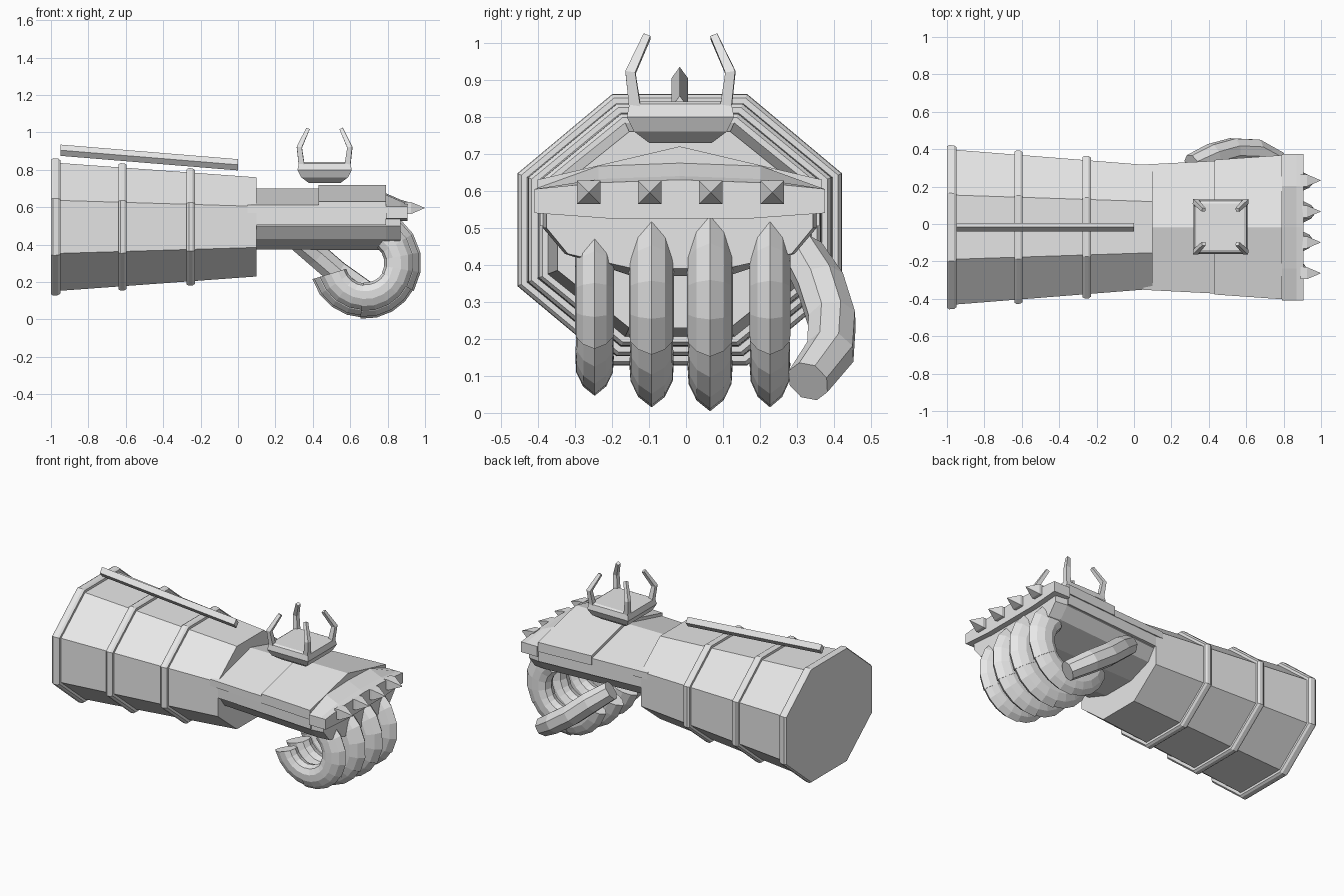
import bpy, bmesh, math
from mathutils import Vector

if "Cube" in bpy.data.objects:
    bpy.data.objects.remove(bpy.data.objects["Cube"])

steel = bpy.data.materials.new("steel_grey")
steel.diffuse_color = (0.8, 0.8, 0.8, 1)
steel.use_nodes = True
steel.node_tree.nodes["Principled BSDF"].inputs["Base Color"].default_value = steel.diffuse_color
CY, CZ = -0.017, 0.495   # axis of the arm


def loft(name, loops):
    """Skin a list of equal-length point loops and cap both ends."""
    bm = bmesh.new()
    rows = [[bm.verts.new(p) for p in loop] for loop in loops]
    n = len(rows[0])
    for a, b in zip(rows, rows[1:]):
        for i in range(n):
            j = (i + 1) % n
            bm.faces.new((a[i], a[j], b[j], b[i]))
    bm.faces.new(rows[0])
    bm.faces.new(rows[-1])
    bmesh.ops.recalc_face_normals(bm, faces=bm.faces)
    me = bpy.data.meshes.new(name)
    bm.to_mesh(me)
    bm.free()
    me.materials.append(steel)
    ob = bpy.data.objects.new(name, me)
    bpy.context.collection.objects.link(ob)
    return ob


def tube(name, path, radii, sides):
    """Faceted tube along a path with varying radius."""
    pts = [Vector(p) for p in path]
    loops = []
    for i, p in enumerate(pts):
        d = (pts[min(i + 1, len(pts) - 1)] - pts[max(i - 1, 0)]).normalized()
        u = d.cross(Vector((0.05, 1, 0.02))).normalized()
        v = d.cross(u)
        loops.append([p + radii[i] * (math.cos(t) * u + math.sin(t) * v)
                      for t in (2 * math.pi * (k + 0.5) / sides for k in range(sides))])
    return loft(name, loops)


def octagon(x, grow=0.0):
    """Sleeve section at x; it tapers towards the wrist."""
    t = (x + 1) / 1.1
    hy, hz = 0.417 - 0.087 * t + grow, 0.345 - 0.08 * t + grow
    c = math.cos(math.pi / 8)
    return [(x, CY + hy / c * math.cos(a), CZ + hz / c * math.sin(a))
            for a in (math.pi / 8 + k * math.pi / 4 for k in range(8))]


# forearm sleeve and its raised bands
loft("forearm_sleeve", [octagon(-0.99), octagon(0.1)])
for k, (a, b) in enumerate(((-1.0, -0.95), (-0.64, -0.595), (-0.275, -0.23))):
    g = 0.023
    loft(f"sleeve_band_{k}", [octagon(a, g - 0.008), octagon(a + 0.012, g),
                              octagon(b - 0.012, g), octagon(b, g - 0.008)])

# diamond-section rail above the sleeve
loft("top_rail", [[(x, CY, z + 0.03), (x, CY + 0.022, z), (x, CY, z - 0.03), (x, CY - 0.022, z)]
                  for x, z in ((-0.95, 0.905), (0.0, 0.827))])


def section(x, half):
    """Mirror a half outline of (y, z) points about the arm axis."""
    return [(x, CY + y, z) for y, z in half] + [(x, CY - y, z) for y, z in reversed(half)]


# palm block, side flange and ridged hand-back plates
loft("palm", [section(x, [(0.001, 0.62), (w, 0.58), (w, 0.50), (0.84 * w, 0.43), (0.35 * w, b)])
              for x, w, b in ((0.08, 0.31, 0.375), (0.79, 0.37, 0.37), (0.87, 0.36, 0.39))])
loft("hand_flange", [section(x, [(w, 0.575), (w, 0.505)])
                     for x, w in ((0.03, 0.325), (0.79, 0.378))])
loft("rear_hand_plate", [section(x, [(0.001, 0.70), (w, 0.612), (w, 0.57)])
                         for x, w in ((0.05, 0.335), (0.44, 0.355))])
loft("front_hand_plate", [section(x, [(0.001, 0.72), (w, 0.63), (w, 0.57)])
                          for x, w in ((0.43, 0.36), (0.79, 0.385))])

# knuckle bar with four pyramid spikes
loft("knuckle_bar", [section(x, [(0.001, t), (0.22, t - 0.008), (0.392, 0.605), (0.392, 0.54), (0.2, 0.526)])
                     for x, t in ((0.79, 0.675), (0.87, 0.64), (0.905, 0.63))])
for k, y in enumerate((-0.263, -0.098, 0.067, 0.233)):
    sq = ((-1, -1), (1, -1), (1, 1), (-1, 1))
    loft(f"knuckle_spike_{k}", [[(x, y + s * r, 0.596 + t * r) for s, t in sq]
                                for x, r in ((0.89, 0.032), (0.925, 0.032), (0.998, 0.001))])

# four curled fingers, each made of three ridged phalanges
profile = ((0.30, 0), (0.27, 0.6), (0.225, 0.95), (0.175, 1), (0.135, 0.7), (0.12, 0))
spans = ((52, -30, 1.0), (-27, -95, 0.985), (-92, -163, 0.955))
fingers = ((-0.247, 0.053, 0.86), (-0.093, 0.061, 0.965), (0.065, 0.062, 1.0), (0.227, 0.056, 0.965))
for f, (y, w, s) in enumerate(fingers):
    for k, (a0, a1, m) in enumerate(spans):
        loops = []
        for i in range(5):
            a = math.radians(a0 + (a1 - a0) * i / 4)
            grow = m * (0.96 + 0.04 * i / 4)          # flares towards each joint
            if k == 0:
                grow = 1.0
            half = [((0.21 + (r - 0.21) * grow) * s, q * w * grow) for r, q in profile]
            ring = half + [(r, -q) for r, q in half[-2:0:-1]]
            loops.append([(0.68 + r * math.cos(a), y + q, 0.302 + r * math.sin(a)) for r, q in ring])
        loft(f"finger_{f}_phalanx_{k}", loops)

# thumb, bowed out on the far side
tube("thumb", [(0.31, 0.315, 0.43), (0.42, 0.365, 0.345), (0.53, 0.395, 0.25),
               (0.65, 0.39, 0.165), (0.77, 0.33, 0.085)],
     [0.06, 0.068, 0.068, 0.068, 0.06], 8)

# gem setting: a faceted square cup with four bent claws
GX, GY = 0.463, -0.015
corners = ((1, 1), (-1, 1), (-1, -1), (1, -1))
loft("gem_setting", [[(GX + h * a, GY + h * b, z) for a, b in corners]
                     for z, h in ((0.73, 0.085), (0.76, 0.125), (0.80, 0.145), (0.835, 0.138), (0.842, 0.125))])
for k, (a, b) in enumerate(corners):
    tube(f"setting_claw_{k}", [(GX + h * a, GY + h * b, z)
                               for h, z in ((0.122, 0.82), (0.135, 0.92), (0.09, 1.018))],
         [0.022, 0.019, 0.014], 4)
